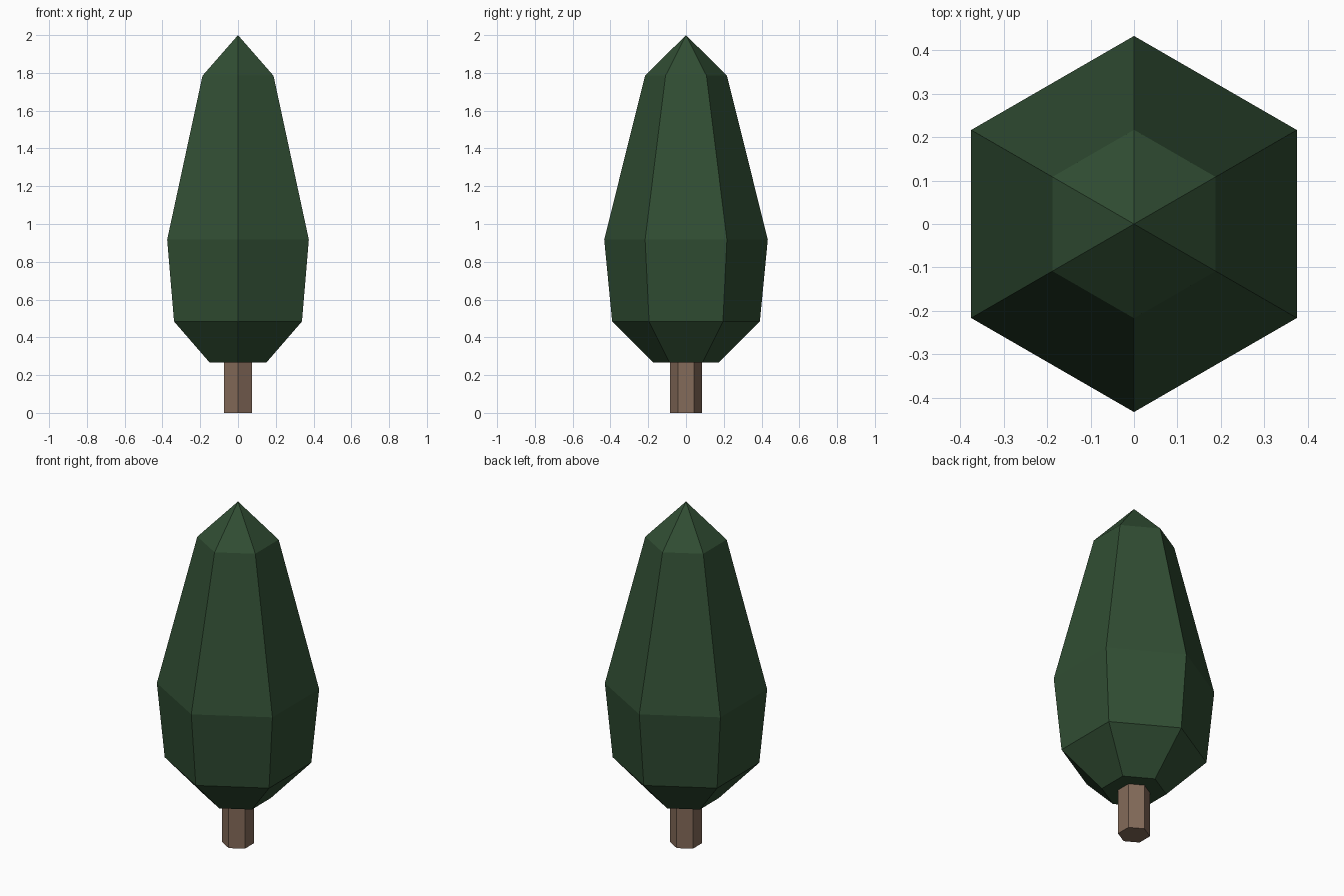
import bpy, bmesh, math

if "Cube" in bpy.data.objects:
    bpy.data.objects.remove(bpy.data.objects["Cube"])

SIDES = 6


def material(name, color):
    mat = bpy.data.materials.new(name)
    mat.diffuse_color = (*color, 1.0)
    mat.use_nodes = True
    mat.node_tree.nodes["Principled BSDF"].inputs["Base Color"].default_value = mat.diffuse_color
    return mat


def lathe(name, profile, mat):
    """Hexagonal solid from (radius, z) rings; radius 0 makes a point."""
    bm = bmesh.new()
    rings = []
    for r, z in profile:
        count = SIDES if r > 0 else 1
        angles = [math.pi / 2 + math.tau * i / SIDES for i in range(count)]
        rings.append([bm.verts.new((r * math.cos(a), r * math.sin(a), z)) for a in angles])
    for low, high in zip(rings, rings[1:]):
        for i in range(SIDES):
            j = (i + 1) % SIDES
            if len(high) == 1:
                bm.faces.new((low[i], low[j], high[0]))
            else:
                bm.faces.new((low[i], low[j], high[j], high[i]))
    # end caps
    bm.faces.new(rings[0][::-1])
    if len(rings[-1]) > 1:
        bm.faces.new(rings[-1])
    bmesh.ops.recalc_face_normals(bm, faces=bm.faces)
    mesh = bpy.data.meshes.new(name)
    bm.to_mesh(mesh)
    bm.free()
    mesh.materials.append(mat)
    obj = bpy.data.objects.new(name, mesh)
    bpy.context.collection.objects.link(obj)
    return obj


# Trunk
lathe("trunk", [(0.086, 0.0), (0.086, 0.27)], material("bark", (0.23, 0.145, 0.10)))

# Foliage
lathe("foliage",
      [(0.174, 0.267), (0.391, 0.484), (0.433, 0.917), (0.217, 1.785), (0.0, 2.0)],
      material("leaves", (0.03, 0.075, 0.033)))
